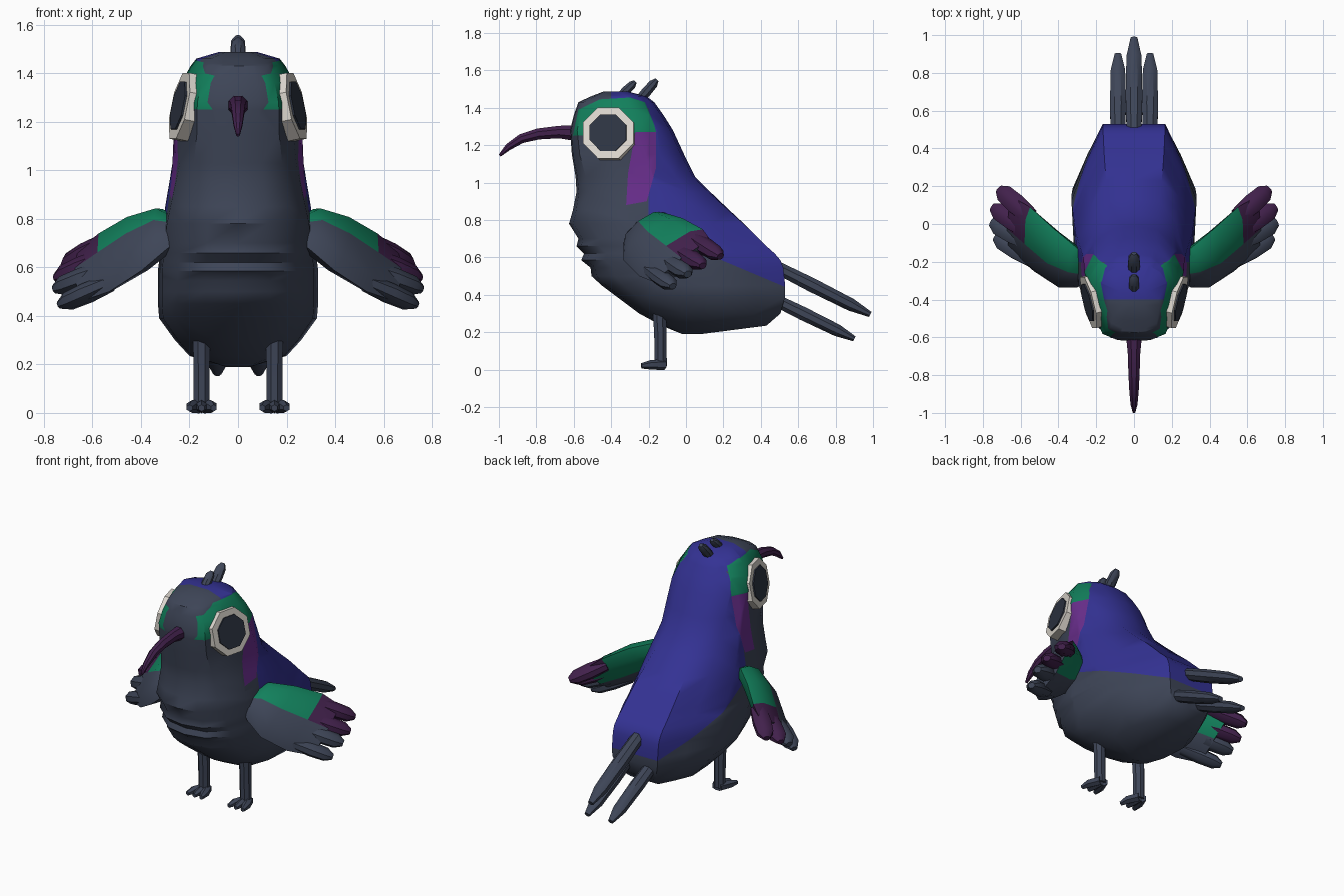
import bpy, bmesh, math
from mathutils import Vector

if "Cube" in bpy.data.objects:
    bpy.data.objects.remove(bpy.data.objects["Cube"])

COLOURS = {
    "slate": (0.048, 0.060, 0.096), "pupil_slate": (0.027, 0.035, 0.056),
    "blue": (0.034, 0.032, 0.296), "green": (0.006, 0.216, 0.107),
    "violet": (0.140, 0.027, 0.262), "plum": (0.054, 0.015, 0.072),
    "ivory": (0.73, 0.69, 0.63)}
MATS = {}
for cname, rgb in COLOURS.items():
    MATS[cname] = bpy.data.materials.new(cname)
    MATS[cname].diffuse_color = (*rgb, 1)


def loft(rings):
    """Skin closed rings of points and cap both ends."""
    bm = bmesh.new()
    vr = [[bm.verts.new(p) for p in r] for r in rings]
    n = len(vr[0])
    for a, b in zip(vr, vr[1:]):
        for i in range(n):
            bm.faces.new((a[i], a[(i + 1) % n], b[(i + 1) % n], b[i]))
    bm.faces.new(vr[0])
    bm.faces.new(vr[-1])
    bmesh.ops.recalc_face_normals(bm, faces=bm.faces)
    return bm


def finish(name, bm, mats, mirror=False, angle=40):
    me = bpy.data.meshes.new(name)
    bm.to_mesh(me)
    bm.free()
    for m in mats:
        me.materials.append(MATS[m])
    ob = bpy.data.objects.new(name, me)
    bpy.context.collection.objects.link(ob)
    bpy.ops.object.select_all(action='DESELECT')
    ob.select_set(True)
    bpy.context.view_layer.objects.active = ob
    bpy.ops.object.shade_smooth_by_angle(angle=math.radians(angle))
    if mirror:
        ob.modifiers.new("mirror", 'MIRROR').use_mirror_merge = False
    return ob


def tube(name, pts, radii, mat, sides=8, mirror=False, flat=1.0):
    """Tapered tube along a path; flat squashes its height."""
    pts = [Vector(p) for p in pts]
    rings = []
    for i, p in enumerate(pts):
        d = pts[min(i + 1, len(pts) - 1)] - pts[max(i - 1, 0)]
        q = d.to_track_quat('Z', 'Y')
        rings.append([p + q @ Vector((radii[i] * math.cos(a), radii[i] * flat * math.sin(a), 0))
                      for a in (math.tau * (k + 0.5) / sides for k in range(sides))])
    return finish(name, loft(rings), [mat], mirror)


def feather(name, a, b, r, mat, mirror=False, flat=0.85):
    a, b = Vector(a), Vector(b)
    tube(name, [a, a.lerp(b, 0.45), a.lerp(b, 0.82), b],
         [r * 0.85, r, r * 0.9, r * 0.4], mat, 8, mirror, flat)


# Body: horizontal rings (height, front y, back y, half width)
RINGS = [(.19, -.02, .08, .05), (.235, -.13, .43, .20), (.30, -.25, .505, .26),
         (.39, -.37, .53, .325), (.45, -.45, .53, .33), (.50, -.505, .525, .33),
         (.545, -.51, .52, .33), (.585, -.56, .505, .33), (.62, -.545, .475, .326),
         (.66, -.585, .43, .322), (.70, -.575, .39, .318), (.78, -.625, .31, .31),
         (.85, -.605, .235, .30), (.95, -.585, .13, .283), (1.03, -.59, .05, .27),
         (1.15, -.61, -.01, .265), (1.28, -.62, -.07, .262), (1.36, -.60, -.12, .235),
         (1.43, -.575, -.17, .195), (1.46, -.51, -.21, .172), (1.487, -.44, -.31, .08)]
BELLY = [(0, 0), (.025, .4), (.12, .75), (.32, .95), (.62, 1), (.82, .76), (1, .5), (1, 0)]
HEAD = [(0, 0), (.01, .33), (.07, .64), (.36, .86), (.66, 1), (.85, .8), (.97, .45), (1, 0)]
rings = []
for z, yf, yb, w in RINGS:
    k = min(1, max(0, (z - .75) / .4))
    half = [Vector(a).lerp(Vector(b), k) for a, b in zip(BELLY, HEAD)]
    right = [(w * s, yf + (yb - yf) * t, z) for t, s in half]
    rings.append(right + [(-x, y, zz) for x, y, zz in right[-2:0:-1]])
bm = loft(rings)

# Plumage patches: convex outlines in (y, z), first match wins
PATCHES = [
    (3, [(-.27, 1.27), (-.31, 1.05), (-.32, .88), (-.21, .90), (-.16, 1.08), (-.16, 1.27)]),
    (2, [(-.605, 1.25), (-.16, 1.27), (-.17, 1.31), (-.22, 1.43), (-.30, 1.455),
         (-.46, 1.445), (-.575, 1.39)]),
    (1, [(-.20, .75), (.7, .37), (.7, 1.8), (-.20, 1.8)]),
    (1, [(-.40, 1.40), (-.20, 1.40), (-.20, 1.8), (-.40, 1.8)])]


def edges_of(poly):
    return list(zip(poly, poly[1:] + poly[:1]))


def inside(poly, y, z):
    s = [(b[0] - a[0]) * (z - a[1]) - (b[1] - a[1]) * (y - a[0]) for a, b in edges_of(poly)]
    return all(v > 0 for v in s) or all(v < 0 for v in s)


for _, poly in PATCHES:
    ys, zs = [p[0] for p in poly], [p[1] for p in poly]
    for a, b in edges_of(poly):
        # only cut faces near the patch
        near = [f for f in bm.faces
                if min(v.co.y for v in f.verts) < max(ys) and max(v.co.y for v in f.verts) > min(ys)
                and min(v.co.z for v in f.verts) < max(zs) and max(v.co.z for v in f.verts) > min(zs)]
        geom = near + list({e for f in near for e in f.edges}) + list({v for f in near for v in f.verts})
        bmesh.ops.bisect_plane(bm, geom=geom, dist=1e-5, plane_co=(0, a[0], a[1]),
                               plane_no=(0, b[1] - a[1], a[0] - b[0]))
for f in bm.faces:
    c = f.calc_center_median()
    f.material_index = next((m for m, p in PATCHES if inside(p, c.y, c.z)), 0)
finish("body", bm, ["slate", "blue", "green", "violet"], angle=45)

# Eyes: octagonal rim and raised pupil lying on the side of the head
U, V = Vector((.24, 1, 0)).normalized(), Vector((-.2, 0, 1)).normalized()
N = U.cross(V).normalized()


def eye_disc(name, radius, lo, hi, mat):
    c = Vector((.238, -.415, 1.265))
    rr = [[c + N * h + (U * math.cos(a) + V * math.sin(a)) * radius
           for a in (math.tau * (k + .5) / 8 for k in range(8))] for h in (lo, hi)]
    finish(name, loft(rr), [mat], True, 30)


eye_disc("eye_rim", .150, -.06, .004, "ivory")
eye_disc("pupil", .108, -.02, .012, "pupil_slate")

# Beak
tube("beak", [(0, -.59, 1.265), (0, -.68, 1.27), (0, -.79, 1.26), (0, -.88, 1.235),
              (0, -.95, 1.19), (0, -.995, 1.145)], [.046, .036, .032, .027, .02, .008], "plum")

# Crest feathers
feather("crest_front", (0, -.36, 1.455), (0, -.27, 1.54), .03, "slate")
feather("crest_back", (0, -.26, 1.43), (0, -.155, 1.55), .034, "slate")

# Tail feathers
feather("tail_middle", (0, .42, .58), (0, .985, .295), .048, "slate")
feather("tail_side", (.085, .40, .41), (.085, .90, .165), .046, "slate", True)

# Wings: stations with upper edge, lower edge, half thickness
STATIONS = [((.24, -.18, .80), (.25, -.31, .71), .05),
            ((.31, -.12, .84), (.30, -.335, .67), .065),
            ((.43, -.02, .81), (.40, -.335, .585), .07),
            ((.55, .09, .75), (.53, -.25, .50), .06),
            ((.64, .14, .68), (.645, -.15, .46), .045)]
WN = Vector((.66, -.43, .61))
rings = []
for up, lo, th in STATIONS:
    up, lo = Vector(up), Vector(lo)
    rings.append([(up + lo) / 2 + (up - lo) / 2 * math.cos(a) + WN * th * math.sin(a)
                  for a in (math.tau * k / 8 for k in range(8))])
bm = loft(rings)
for f in bm.faces:
    c = f.calc_center_median()
    t = min(1, max(0, (c.x - .25) / .39))
    mid_y, mid_z = -.245 + .24 * t, .765 - .19 * t
    if (c.y - mid_y) * .8 + (c.z - mid_z) * .6 > 0.01:
        f.material_index = 2 if c.x > .58 else 1
finish("wing", bm, ["slate", "green", "plum"], True)

# Wing tip feathers
feather("wing_feather_upper", (.55, .04, .70), (.715, .185, .605), .058, "plum", True, .8)
feather("wing_feather_middle", (.55, -.04, .64), (.75, .09, .555), .058, "plum", True, .8)
feather("wing_feather_lower", (.54, -.10, .59), (.755, .01, .51), .06, "slate", True, .8)
feather("wing_feather_bottom", (.53, -.19, .535), (.735, -.07, .445), .055, "slate", True, .8)

# Legs and toes
tube("leg", [(.15, -.135, .02), (.15, -.137, .20), (.15, -.145, .36)],
     [.035, .036, .040], "slate", 8, True)
for label, dx in (("inner", -.05), ("middle", 0), ("outer", .05)):
    tube("toe_" + label, [(.15 + dx * .2, -.115, .026), (.15 + dx * .8, -.185, .026),
                          (.15 + dx, -.238, .02)], [.028, .026, .014], "slate", 6, True)

for m in bpy.data.materials:
    if m.users and not m.is_grease_pencil:
        m.use_nodes = True
        m.node_tree.nodes["Principled BSDF"].inputs["Base Color"].default_value = m.diffuse_color
